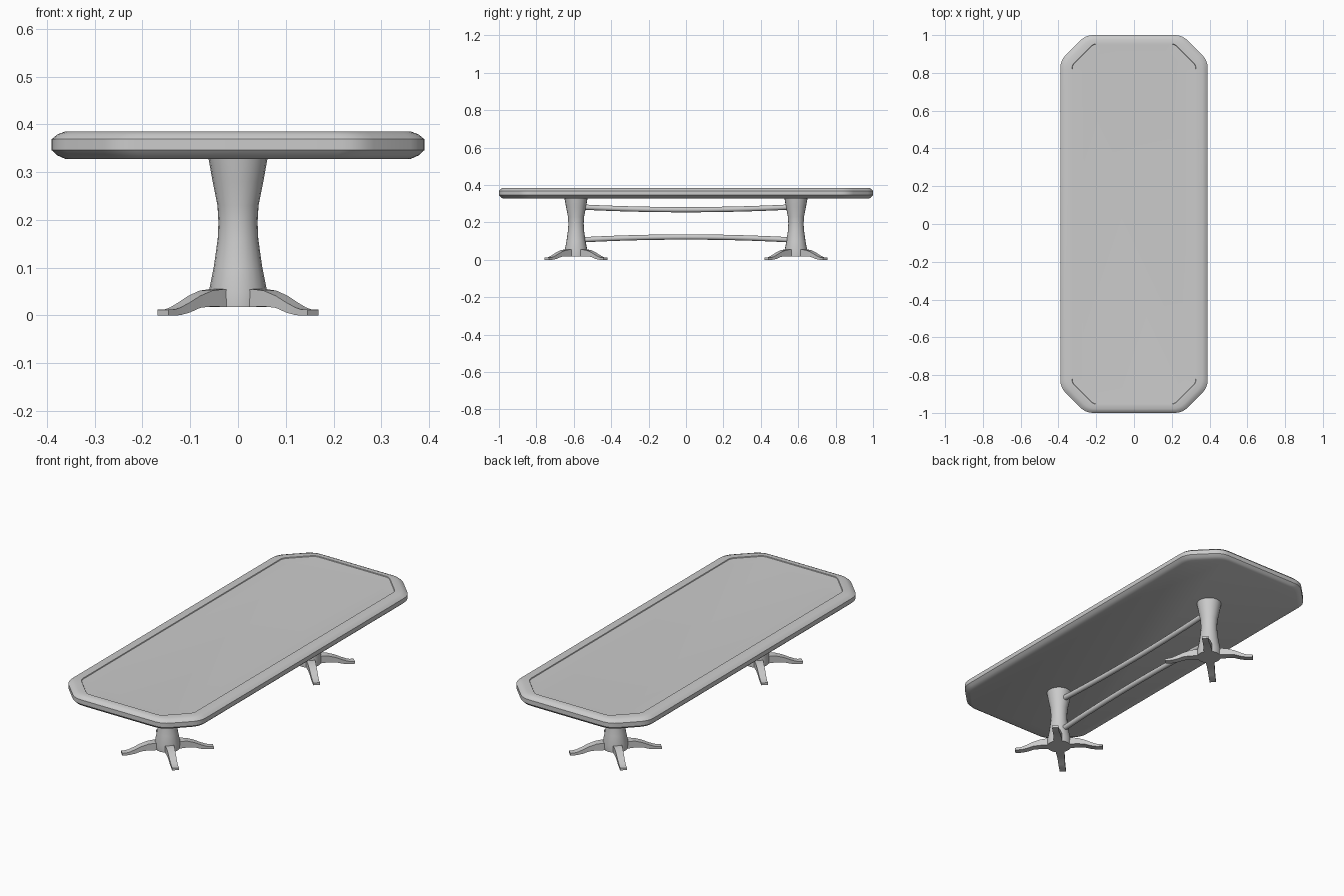
import bpy, bmesh, math
from mathutils import Vector

if "Cube" in bpy.data.objects:
    bpy.data.objects.remove(bpy.data.objects["Cube"])


def finish(name, bm, angle=35):
    bmesh.ops.recalc_face_normals(bm, faces=bm.faces)
    me = bpy.data.meshes.new(name)
    bm.to_mesh(me)
    bm.free()
    ob = bpy.data.objects.new(name, me)
    bpy.context.collection.objects.link(ob)
    bpy.ops.object.select_all(action='DESELECT')
    ob.select_set(True)
    bpy.context.view_layer.objects.active = ob
    bpy.ops.object.shade_smooth_by_angle(angle=math.radians(angle))
    return ob


def loft(bm, rings):
    # Bridges equal-length point rings and caps both ends
    vs = [[bm.verts.new(p) for p in r] for r in rings]
    n = len(vs[0])
    for a, b in zip(vs, vs[1:]):
        for i in range(n):
            j = (i + 1) % n
            bm.faces.new((a[i], a[j], b[j], b[i]))
    bm.faces.new(vs[0][::-1])
    bm.faces.new(vs[-1])


def outline(d, z):
    # Clipped-corner rectangle inset by d, with softened corners
    x, y, c = 0.39 - d, 1 - 0.75 * d, 1.256 - 1.42 * d
    q = [(x, c - x), (c - y, y)]
    pts = q + [(-a, b) for a, b in q[::-1]]
    pts += [(-a, -b) for a, b in pts]
    pts = [Vector((a, b, z)) for a, b in pts]
    out, r = [], 0.04 if d < 0.05 else 0.02
    for i, p in enumerate(pts):
        a = p + (pts[i - 1] - p).normalized() * r
        b = p + (pts[(i + 1) % 8] - p).normalized() * r
        for k in range(5):
            t = k / 4
            out.append(a * (1 - t) ** 2 + p * 2 * t * (1 - t) + b * t * t)
    return out


# Tabletop with rounded rim and shallow inset panel
bm = bmesh.new()
loft(bm, [outline(d, z) for d, z in [
    (0.028, 0.328), (0.012, 0.335), (0, 0.346), (0, 0.369), (0.012, 0.379),
    (0.028, 0.385), (0.061, 0.385), (0.063, 0.381), (0.067, 0.381), (0.11, 0.379)]])
finish("tabletop", bm)

COLUMN = [(0.060, 0.018), (0.061, 0.05), (0.051, 0.10), (0.0425, 0.16),
          (0.041, 0.195), (0.043, 0.23), (0.053, 0.28), (0.062, 0.330)]
# Foot stations: radius, bottom z, top z, half width
FOOT = [(0.02, 0.018, 0.05, 0.022), (0.065, 0.018, 0.055, 0.021),
        (0.095, 0.019, 0.052, 0.019), (0.13, 0.016, 0.041, 0.018),
        (0.16, 0.006, 0.027, 0.017), (0.185, 0.001, 0.017, 0.016),
        (0.20, 0.0, 0.013, 0.016), (0.222, 0.0, 0.012, 0.016)]

for side, y0 in (("front", -0.588), ("back", 0.588)):
    # Waisted pedestal column
    bm = bmesh.new()
    loft(bm, [[(r * math.cos(math.tau * i / 20), y0 + r * math.sin(math.tau * i / 20), z)
               for i in range(20)] for r, z in COLUMN])
    finish(side + "_column", bm)
    # Four splayed feet on the diagonals
    for k in range(4):
        a = math.pi / 4 + k * math.pi / 2
        u, v = Vector((math.cos(a), math.sin(a), 0)), Vector((-math.sin(a), math.cos(a), 0))
        o = Vector((0, y0, 0))
        bm = bmesh.new()
        loft(bm, [[o + u * r + v * s * w + Vector((0, 0, z))
                   for s, z in ((-1, lo), (1, lo), (1, hi), (-1, hi))]
                  for r, lo, hi, w in FOOT])
        finish(f"{side}_foot_{k + 1}", bm)

# Two bowed round stretchers between the columns
for name, z_mid, rise in (("upper_stretcher", 0.268, 0.014), ("lower_stretcher", 0.122, -0.015)):
    bm = bmesh.new()
    rings = []
    for i in range(17):
        t = -1 + i / 8
        rings.append([(0.014 * math.cos(math.tau * k / 12), 0.555 * t,
                       z_mid + rise * t * t + 0.014 * math.sin(math.tau * k / 12))
                      for k in range(12)])
    loft(bm, rings)
    finish(name, bm)
